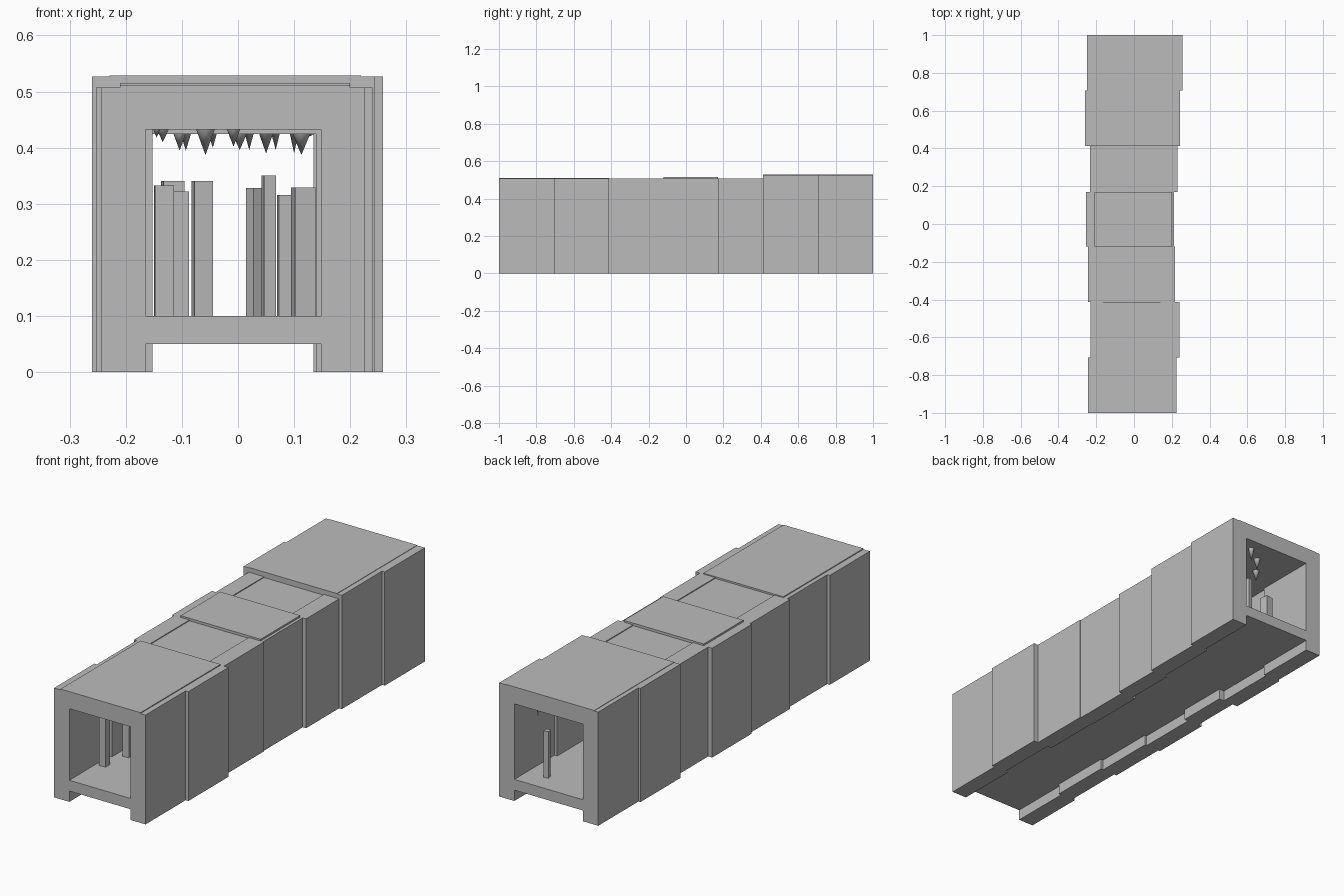
import bpy
import math

cube = bpy.data.objects.get("Cube")
if cube:
    bpy.data.objects.remove(cube, do_unlink=True)

# One plain stone colour
stone = bpy.data.materials.new("grey_stone")
stone.use_nodes = True
GREY = (0.5, 0.5, 0.5, 1)
stone.diffuse_color = GREY
stone.node_tree.nodes["Principled BSDF"].inputs["Base Color"].default_value = GREY


def box(name, x, y, z, turn=0):
    """Box from (min, max) ranges, optionally turned about z."""
    bpy.ops.mesh.primitive_cube_add(size=1)
    ob = bpy.context.object
    ob.name = name
    ob.location = [(a + b) / 2 for a, b in (x, y, z)]
    ob.scale = [b - a for a, b in (x, y, z)]
    ob.rotation_euler.z = math.radians(turn)
    ob.data.materials.append(stone)
    return ob


def icicle(name, x, y, top, tip, radius):
    """Smooth cone hanging point down from the ceiling."""
    bpy.ops.mesh.primitive_cone_add(vertices=10, radius1=radius, radius2=0,
                                    depth=top - tip, location=(x, y, (top + tip) / 2),
                                    rotation=(math.pi, 0, 0))
    ob = bpy.context.object
    ob.name = name
    ob.data.materials.append(stone)
    bpy.ops.object.shade_smooth_by_angle(angle=math.radians(50))


# Tunnel sections: y start, y end, right and left outer x, wall top, ceiling top
SECTIONS = [
    (-1.0, -0.706, -0.243, 0.226, 0.507, 0.511),
    (-0.706, -0.413, -0.23, 0.24, 0.507, 0.511),
    (-0.413, -0.12, -0.243, 0.217, 0.507, 0.503),
    (-0.12, 0.17, -0.253, 0.213, 0.507, 0.515),
    (0.17, 0.412, -0.233, 0.23, 0.507, 0.503),
    (0.412, 0.706, -0.26, 0.244, 0.527, 0.529),
    (0.706, 1.0, -0.25, 0.258, 0.527, 0.529),
]
WALL = 0.078
ROOF = 0.079

for i, (y0, y1, xr, xl, wall_top, roof_top) in enumerate(SECTIONS, 1):
    box(f"right_wall_{i}", (xr, xr + WALL), (y0, y1), (0, wall_top))
    box(f"left_wall_{i}", (xl - WALL, xl), (y0, y1), (0, wall_top))
    # Each roof slab is bedded into the walls, centred between them
    half = 0.205 if i < 6 else 0.224
    mid = -0.005
    box(f"roof_{i}", (mid - half, mid + half), (y0, y1), (roof_top - ROOF, roof_top))
    box(f"floor_{i}", (xr + 0.02, xl - 0.02), (y0, y1), (0.05, 0.1))

# Standing columns: x, y, width, top, turn
COLUMNS = [
    (-0.132, -0.79, 0.034, 0.333, 3),
    (-0.104, -0.66, 0.03, 0.322, 5),
    (-0.064, -0.28, 0.033, 0.341, 10),
    (0.055, -0.1, 0.022, 0.35, 12),
    (0.116, -0.25, 0.037, 0.329, 12),
    (0.031, 0.45, 0.024, 0.328, 35),
    (0.082, 0.9, 0.022, 0.316, 8),
    (-0.116, 0.79, 0.038, 0.341, 6),
]
for i, (x, y, w, top, turn) in enumerate(COLUMNS, 1):
    box(f"column_{i}", (x - w / 2, x + w / 2), (y - w / 2, y + w / 2), (0.1, top), turn)

# Hanging icicles: x, y, tip height, radius
ICICLES = [
    (-0.145, -0.6, 0.418, 0.007), (-0.134, -0.5, 0.41, 0.012),
    (-0.104, -0.3, 0.395, 0.012), (-0.093, 0.1, 0.395, 0.014),
    (-0.058, -0.85, 0.387, 0.018), (-0.045, 0.8, 0.4, 0.016),
    (-0.008, -0.45, 0.402, 0.013), (0.003, 0.3, 0.396, 0.014),
    (0.02, 0.885, 0.396, 0.016), (0.05, -0.05, 0.39, 0.018),
    (0.067, 0.55, 0.396, 0.015), (0.1, 0.94, 0.39, 0.014),
    (0.113, -0.2, 0.387, 0.017), (0.128, 0.25, 0.42, 0.01),
]
for i, (x, y, tip, radius) in enumerate(ICICLES, 1):
    roof_top = next(s[5] for s in SECTIONS if s[0] <= y < s[1])
    icicle(f"icicle_{i}", x, y, roof_top - ROOF + 0.002, tip, radius)
